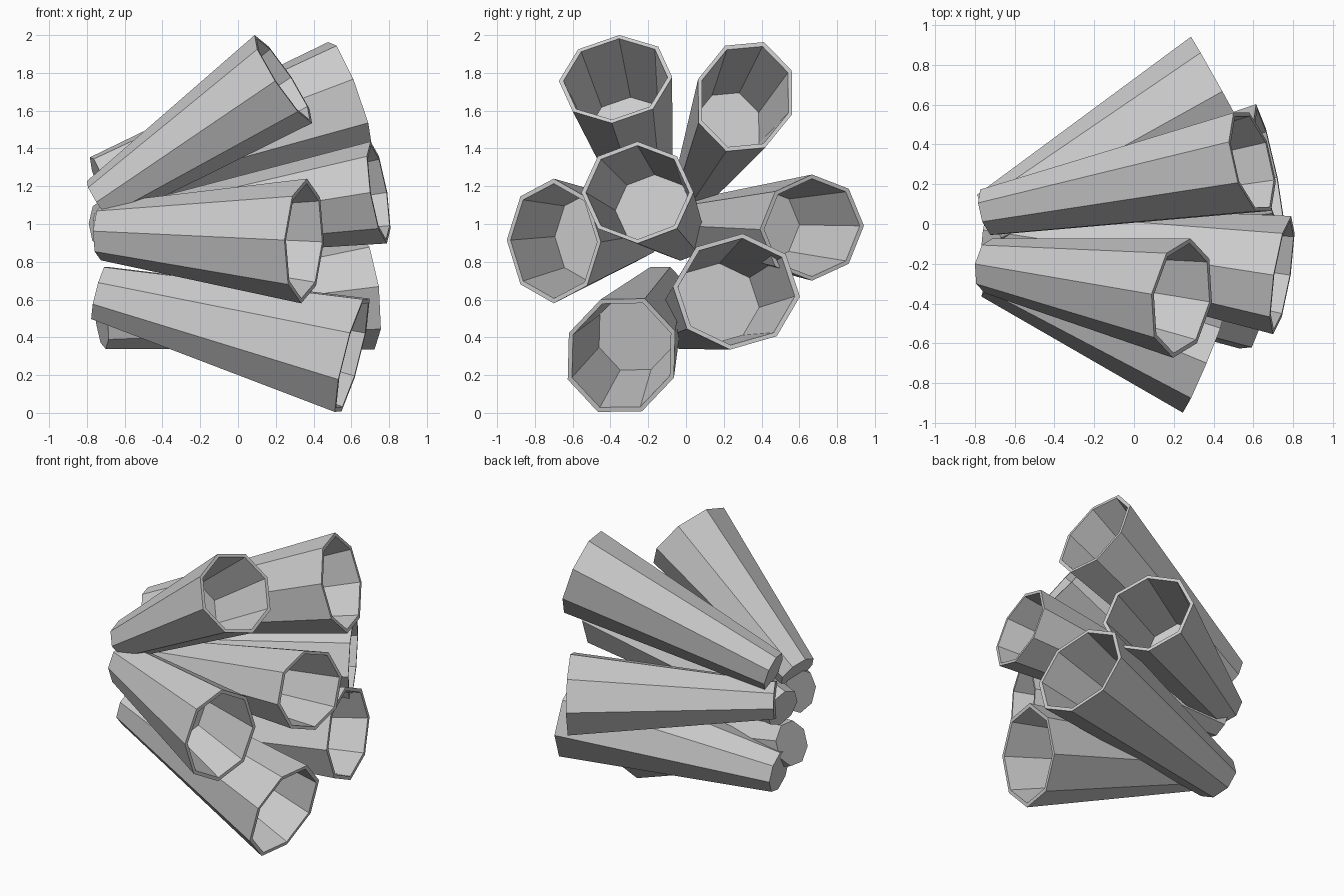
import bpy, bmesh, math
from mathutils import Vector

if "Cube" in bpy.data.objects:
    bpy.data.objects.remove(bpy.data.objects["Cube"])

SIDES = 8
BASE_SCALE = 0.46    # closed end relative to the mouth
RIM = 0.92           # inner edge of the rim
FLOOR_DEPTH = 0.40   # cavity depth along the axis
FLOOR_SCALE = 0.70

# name, mouth centre, base centre, two mouth radii given in the y-z plane
TUBES = [
    ("upper_left",   (0.24, -0.373, 1.767), (-0.73, -0.21, 1.12), (0.02, 0.233), (-0.30, -0.01)),
    ("upper_right",  (0.595, 0.313, 1.674), (-0.73, 0.06, 1.22), (0.10, 0.289), (-0.249, 0.093)),
    ("centre",       (0.745, -0.257, 1.167), (-0.74, -0.03, 0.93), (0.0, 0.27), (-0.297, 0.0)),
    ("middle_left",  (0.35, -0.70, 0.91), (-0.72, -0.25, 0.96), (0.0, 0.33), (-0.249, 0.005)),
    ("middle_right", (0.44, 0.667, 0.981), (-0.72, 0.02, 1.0), (0.0, 0.281), (-0.275, -0.01)),
    ("lower_right",  (0.68, 0.267, 0.642), (-0.72, -0.02, 0.48), (0.034, 0.307), (-0.336, 0.027)),
    ("lower_left",   (0.605, -0.342, 0.305), (-0.735, -0.14, 0.635), (0.124, 0.30), (-0.278, 0.119)),
]


def tube(name, mouth, base, u, v):
    mouth, base = Vector(mouth), Vector(base)
    axis = mouth - base

    # lift a y-z radius into the plane perpendicular to the axis
    def lift(p):
        return Vector((-(p[0] * axis.y + p[1] * axis.z) / axis.x, p[0], p[1]))

    u, v = lift(u), lift(v)
    bm = bmesh.new()

    def ring(centre, scale):
        angles = [2 * math.pi * i / SIDES for i in range(SIDES)]
        return [bm.verts.new(centre + scale * (u * math.cos(a) + v * math.sin(a))) for a in angles]

    # outer wall, rim, cavity wall
    rings = [ring(base, BASE_SCALE), ring(mouth, 1.0), ring(mouth, RIM),
             ring(mouth - axis * FLOOR_DEPTH, FLOOR_SCALE)]
    for a, b in zip(rings, rings[1:]):
        for i in range(SIDES):
            j = (i + 1) % SIDES
            bm.faces.new((a[i], a[j], b[j], b[i]))
    # closed end and cavity floor
    bm.faces.new(rings[0])
    bm.faces.new(rings[-1])
    bmesh.ops.recalc_face_normals(bm, faces=bm.faces)
    mesh = bpy.data.meshes.new(name)
    bm.to_mesh(mesh)
    bm.free()
    bpy.context.collection.objects.link(bpy.data.objects.new(name, mesh))


for label, mouth, base, u, v in TUBES:
    tube(label + "_tube", mouth, base, u, v)
